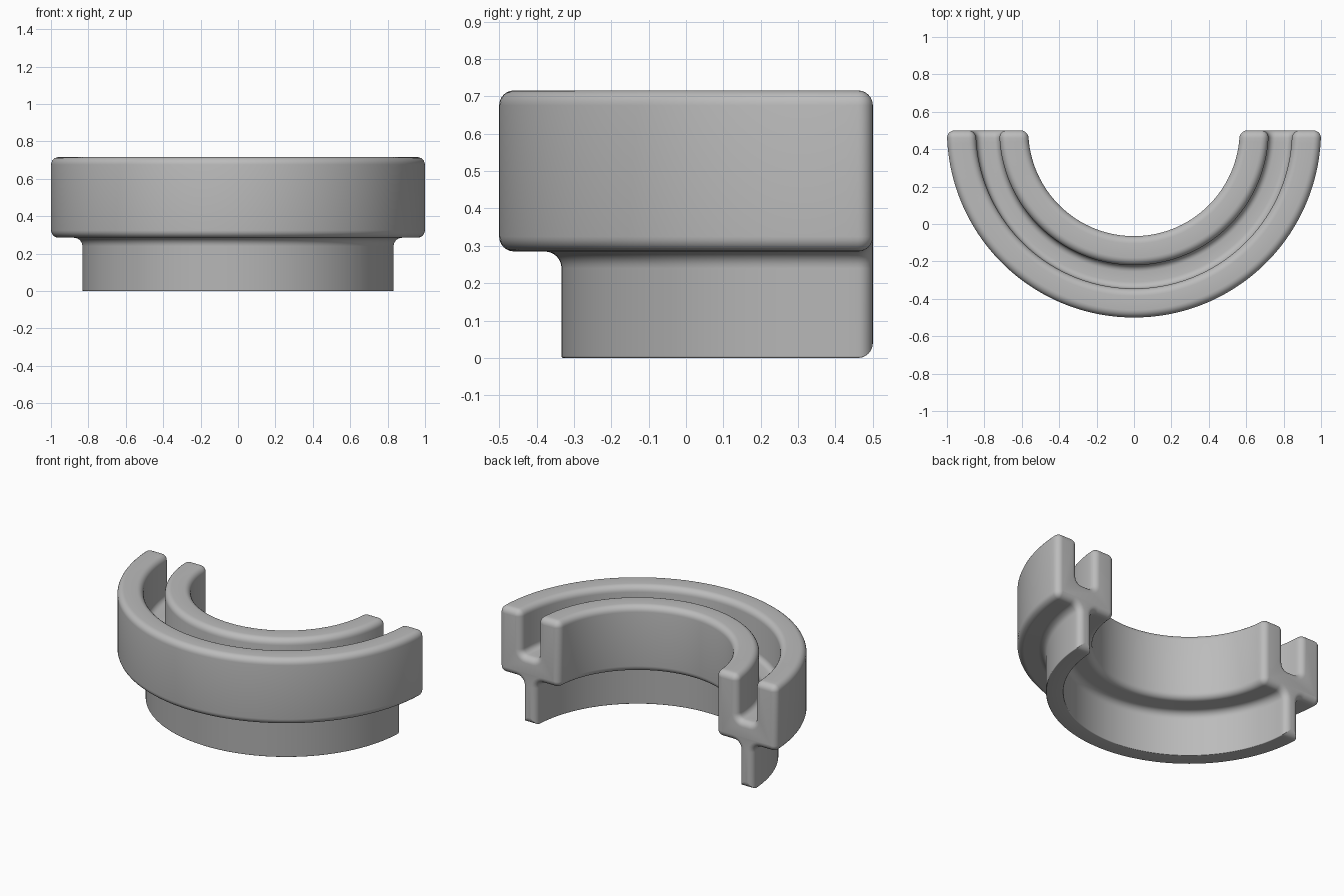
import bpy, bmesh, math
from mathutils import Vector

cube = bpy.data.objects.get("Cube")
if cube:
    bpy.data.objects.remove(cube, do_unlink=True)

BACK_Y = 0.5      # plane of the two cut ends, also the arc centre
ROUND = 0.04      # edge rounding
ARC_STEPS = 96
FILLET_STEPS = 6
END_STEPS = 6

# Cross-section corners (radius, height, rounding), counter-clockwise
SECTION = [
    (0.732, 0.0, 0.005), (0.833, 0.0, 0.005), (0.833, 0.285, 0.045),
    (1.0, 0.285, ROUND), (1.0, 0.716, ROUND), (0.845, 0.716, ROUND),
    (0.845, 0.43, 0.035), (0.72, 0.43, 0.035), (0.72, 0.716, ROUND),
    (0.565, 0.716, ROUND), (0.565, 0.285, ROUND), (0.732, 0.285, 0.045),
]


def section(inset):
    """Filleted cross-section, shrunk inward by inset."""
    points = []
    count = len(SECTION)
    for i, (r, z, radius) in enumerate(SECTION):
        here = Vector((r, z))
        before = (here - Vector(SECTION[i - 1][:2])).normalized()
        after = (Vector(SECTION[(i + 1) % count][:2]) - here).normalized()
        convex = before.x * after.y - before.y * after.x > 0
        # Square corner: the inward normals of both edges add up
        inward = Vector((-before.y - after.y, before.x + after.x))
        corner = here + inward * inset
        size = max(radius - inset, 0.001) if convex else radius + inset
        centre = corner + (after - before) * size
        for k in range(FILLET_STEPS + 1):
            a = k / FILLET_STEPS * math.pi / 2
            points.append(centre - after * size * math.cos(a)
                          + before * size * math.sin(a))
    return points


def end_ring(angle, side):
    """Ring on the rounded border of one cut end."""
    inset = ROUND * (1 - math.sin(angle))
    depth = ROUND * (1 - math.cos(angle))
    return [(side * math.sqrt(p.x ** 2 - depth ** 2), BACK_Y - depth, p.y)
            for p in section(inset)]


def arc_ring(t):
    """Ring part-way along the half circle."""
    ring = []
    for p in section(0):
        start = math.asin(ROUND / p.x)
        a = start + t * (math.pi - 2 * start)
        ring.append((p.x * math.cos(a), BACK_Y - p.x * math.sin(a), p.y))
    return ring


# Half ring swept from one rounded end to the other
angles = [k / END_STEPS * math.pi / 2 for k in range(END_STEPS)]
rings = [end_ring(a, 1) for a in angles]
rings += [arc_ring(k / ARC_STEPS) for k in range(ARC_STEPS + 1)]
rings += [end_ring(a, -1) for a in reversed(angles)]

bm = bmesh.new()
loops = [[bm.verts.new(co) for co in ring] for ring in rings]
for a, b in zip(loops, loops[1:]):
    for i in range(len(a)):
        j = (i + 1) % len(a)
        bm.faces.new((a[i], a[j], b[j], b[i]))
bm.faces.new(loops[0])
bm.faces.new(loops[-1])
bmesh.ops.recalc_face_normals(bm, faces=bm.faces)
mesh = bpy.data.meshes.new("half_ring_bracket")
bm.to_mesh(mesh)
bm.free()
bracket = bpy.data.objects.new("half_ring_bracket", mesh)
bpy.context.collection.objects.link(bracket)

# Plain grey finish
grey = bpy.data.materials.new("plain_grey")
grey.use_nodes = True
colour = (0.5, 0.5, 0.5, 1)
grey.diffuse_color = colour
grey.node_tree.nodes["Principled BSDF"].inputs["Base Color"].default_value = colour
mesh.materials.append(grey)

bpy.ops.object.select_all(action='DESELECT')
bracket.select_set(True)
bpy.context.view_layer.objects.active = bracket
bpy.ops.object.shade_smooth_by_angle(angle=math.radians(35))
